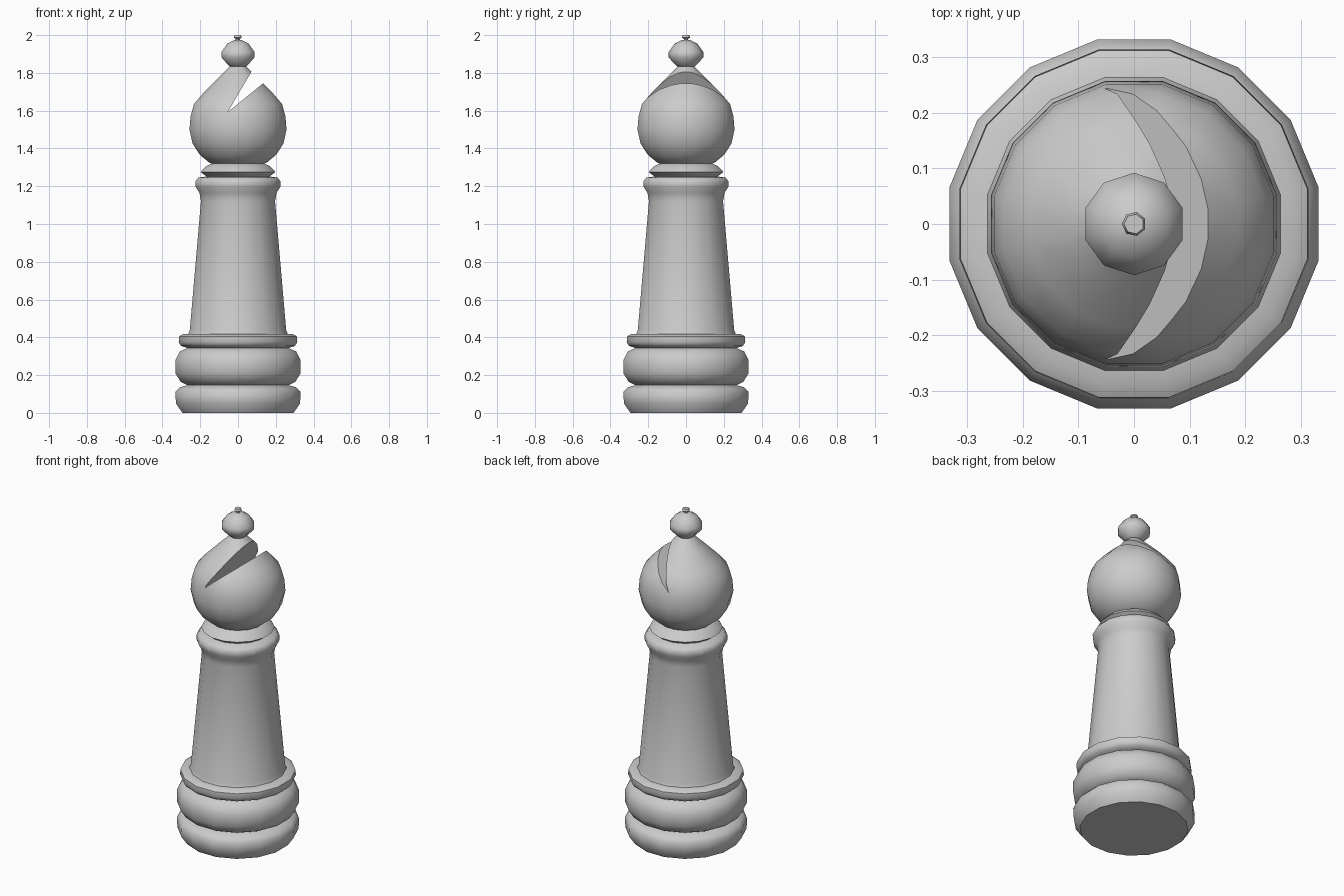
import bpy, bmesh, math

cube = bpy.data.objects.get("Cube")
if cube:
    bpy.data.objects.remove(cube, do_unlink=True)

grey = bpy.data.materials.new("light grey")
grey.use_nodes = True
colour = (0.6, 0.6, 0.6, 1)
grey.diffuse_color = colour
grey.node_tree.nodes["Principled BSDF"].inputs["Base Color"].default_value = colour


def add_object(name, bm):
    bmesh.ops.recalc_face_normals(bm, faces=bm.faces[:])
    mesh = bpy.data.meshes.new(name)
    bm.to_mesh(mesh)
    bm.free()
    mesh.materials.append(grey)
    obj = bpy.data.objects.new(name, mesh)
    bpy.context.collection.objects.link(obj)
    return obj


def smooth(obj, degrees):
    bpy.ops.object.select_all(action="DESELECT")
    obj.select_set(True)
    bpy.context.view_layer.objects.active = obj
    bpy.ops.object.shade_smooth_by_angle(angle=math.radians(degrees))


def lathe(name, profile, sides=16):
    """Closed turned solid from (radius, height) pairs."""
    bm = bmesh.new()
    rings = []
    for r, z in profile:
        angles = [math.tau * (i + 0.5) / sides for i in range(sides)]
        rings.append([bm.verts.new((r * math.cos(a), r * math.sin(a), z)) for a in angles])
    for low, high in zip(rings, rings[1:]):
        for i in range(sides):
            j = (i + 1) % sides
            bm.faces.new((low[i], low[j], high[j], high[i]))
    bm.faces.new(rings[0])
    bm.faces.new(rings[-1])
    return add_object(name, bm)


# Stacked base mouldings
parts = [
    lathe("base_foot", [(.30, 0), (.335, .05), (.338, .11), (.315, .135), (.26, .15)]),
    lathe("base_bulge", [(.27, .145), (.31, .165), (.338, .21), (.338, .28),
                         (.315, .325), (.26, .348)]),
    lathe("base_ring", [(.27, .342), (.308, .355), (.32, .375), (.318, .405), (.295, .418), (.24, .42)]),
    # Tapered shaft flaring into its upper rim
    lathe("shaft", [(.27, .415), (.26, .44), (.2, 1.12), (.208, 1.165), (.228, 1.195),
                    (.23, 1.225), (.215, 1.245), (.15, 1.255)]),
    lathe("collar", [(.15, 1.245), (.175, 1.255), (.202, 1.275), (.175, 1.305), (.13, 1.325)]),
]

# Rounded head coming to a point
head = lathe("head", [(.13, 1.315), (.155, 1.325), (.205, 1.365), (.245, 1.425), (.262, 1.5),
                      (.256, 1.57), (.238, 1.635), (.19, 1.69), (.115, 1.765), (.04, 1.837)])

# Slanted wedge cutter for the notch in the head
bm = bmesh.new()
section = [(-.055, 1.592), (.165, 1.965), (.42, 1.965), (.215, 1.81), (.125, 1.738)]
sides = [[bm.verts.new((x, y, z)) for x, z in section] for y in (-.5, .5)]
bm.faces.new(sides[0])
bm.faces.new(sides[1])
for i in range(len(section)):
    j = (i + 1) % len(section)
    bm.faces.new((sides[0][i], sides[0][j], sides[1][j], sides[1][i]))
cutter = add_object("notch_cutter", bm)
cutter.hide_render = True
cutter.hide_viewport = True
cutter.display_type = "WIRE"

smooth(head, 38)
notch = head.modifiers.new("notch", "BOOLEAN")
notch.object = cutter
notch.operation = "DIFFERENCE"
notch.solver = "EXACT"
bpy.context.view_layer.objects.active = head
bpy.ops.object.modifier_apply(modifier=notch.name)
bpy.data.objects.remove(cutter, do_unlink=True)
smooth(head, 38)

# Finial bead and its tiny tip
parts.append(lathe("finial_bead", [(.035, 1.825), (.058, 1.845), (.092, 1.882), (.092, 1.91),
                                   (.06, 1.955), (.018, 1.975)], 10))
parts.append(lathe("finial_tip", [(.012, 1.97), (.012, 1.98), (.022, 1.987), (.018, 2.0)], 7))

for part in parts:
    smooth(part, 50)
